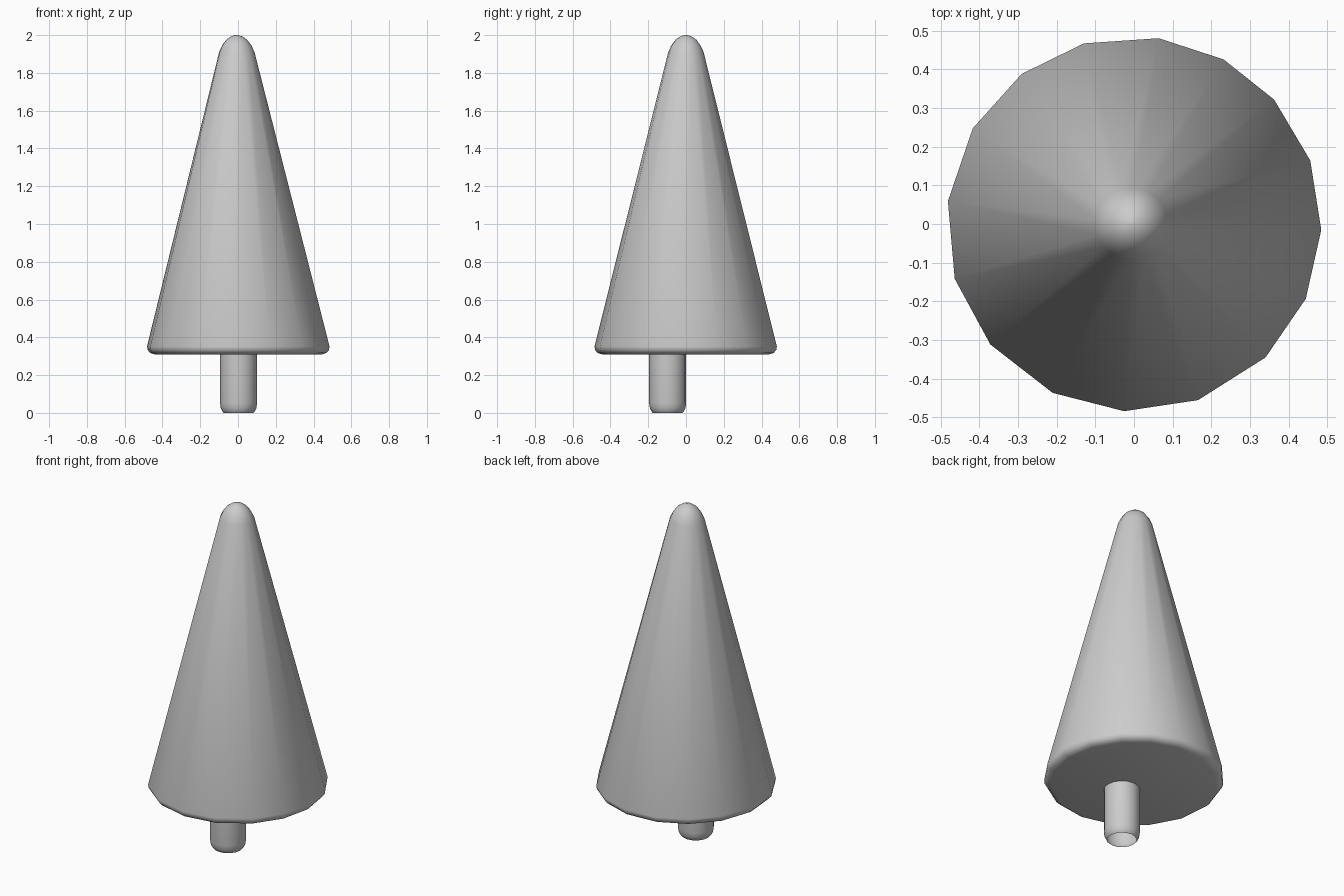
import bpy, bmesh, math

if "Cube" in bpy.data.objects:
    bpy.data.objects.remove(bpy.data.objects["Cube"])


def lathe(name, rings, angles, cap_bottom, cap_top):
    """Stack rings of (x, y, z, radius) into one smooth skin."""
    bm = bmesh.new()
    loops = [[bm.verts.new((x + r * math.cos(a), y + r * math.sin(a), z))
              for a in angles] for x, y, z, r in rings]
    n = len(angles)
    for low, high in zip(loops, loops[1:]):
        for i in range(n):
            j = (i + 1) % n
            bm.faces.new((low[i], low[j], high[j], high[i]))
    if cap_bottom:
        bm.faces.new(loops[0][::-1])
    if cap_top:
        bm.faces.new(loops[-1])
    mesh = bpy.data.meshes.new(name)
    bm.to_mesh(mesh)
    bm.free()
    obj = bpy.data.objects.new(name, mesh)
    bpy.context.collection.objects.link(obj)
    bpy.ops.object.select_all(action='DESELECT')
    obj.select_set(True)
    bpy.context.view_layer.objects.active = obj
    bpy.ops.object.shade_smooth_by_angle(angle=math.radians(50))
    return obj


# Foliage: slightly irregular 16-sided cone, rolled rim and rounded tip
degrees = [-1.8, 19.8, 41.6, 61.4, 82.4, 105.5, 126.8, 149.3,
           173, 197, 220, 244.3, 267, 290, 314.6, 336.5]
profile = [(0.31, 0.445), (0.317, 0.468), (0.333, 0.482), (0.352, 0.485),
           (1.91, 0.094), (1.945, 0.078), (1.975, 0.056), (1.993, 0.03),
           (2.0, 0.008)]
# The axis drifts a little from the base towards the tip
rings = [(-0.007 * (z - 0.31) / 1.69, 0.0, z, r) for z, r in profile]
lathe("foliage", rings, [math.radians(d) for d in degrees], True, True)

# Trunk: off-centre tube, open underneath, with a rounded lower edge
trunk_profile = [(0.0, 0.079), (0.008, 0.086), (0.025, 0.094),
                 (0.05, 0.098), (0.31, 0.098)]
lathe("trunk", [(0.003, -0.097, z, r) for z, r in trunk_profile],
      [math.tau * i / 16 for i in range(16)], False, False)
